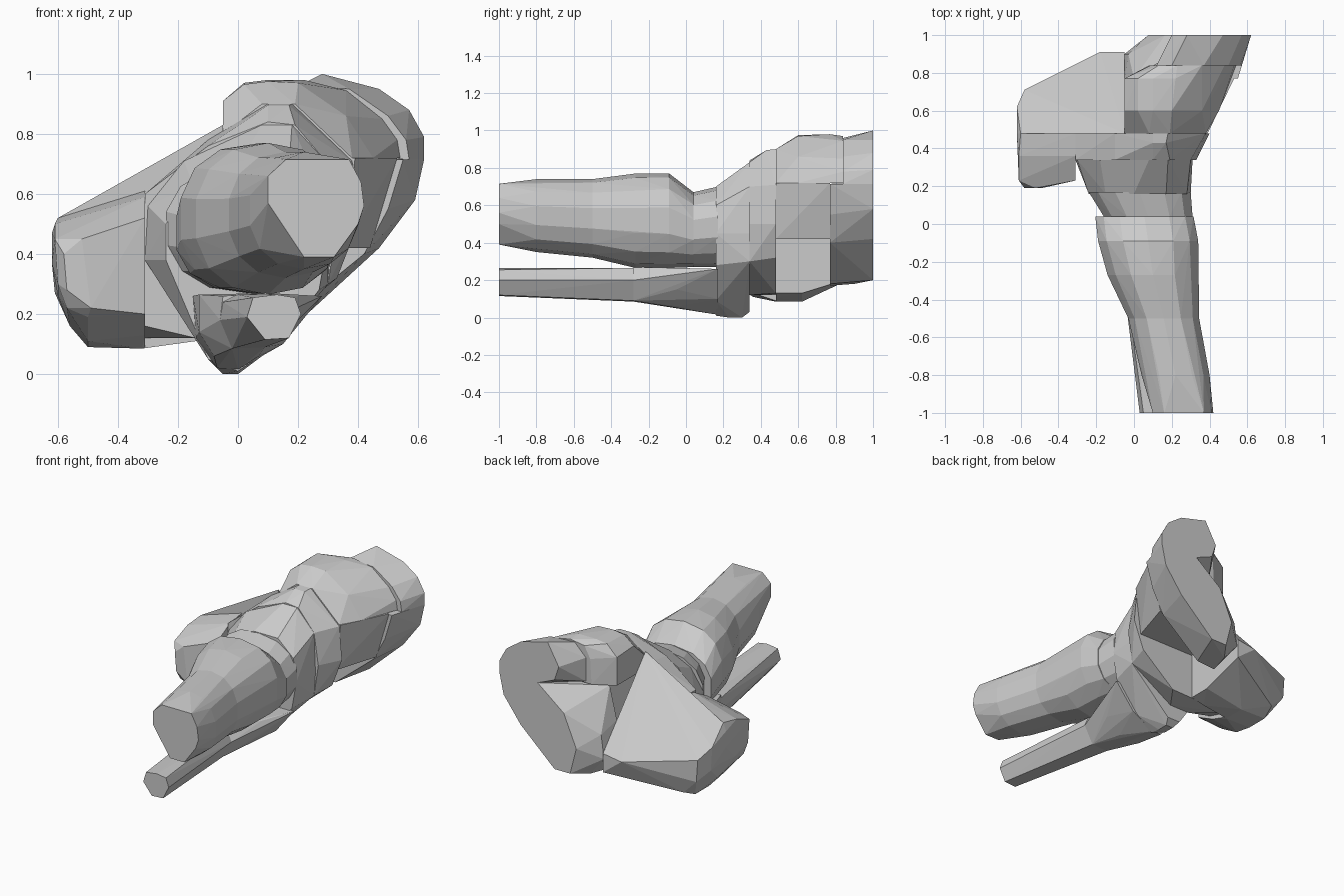
import bpy, bmesh, math


def oval(y, x0, x1, z0, z1, n=14, p=1.0):
    """Faceted oval cross-section fitted to x and z limits; p < 1 is squarer."""
    pts = []
    k = math.cos(math.pi / n) ** p
    for i in range(n):
        a = 2 * math.pi * (i + 0.5) / n
        c, s = math.cos(a), math.sin(a)
        c = math.copysign(abs(c) ** p, c) / k
        s = math.copysign(abs(s) ** p, s)
        pts.append(((x0 + x1) / 2 + (x1 - x0) / 2 * c, y,
                    (z0 + z1) / 2 + (z1 - z0) / 2 * s / (k if n % 4 == 0 else 1)))
    return pts


def ring(y, *xz):
    """Cross-section drawn as an outline in the x-z plane."""
    return [(x, y, z) for x, z in xz]


def hull(name, *sections):
    """Faceted convex part wrapped around its cross-sections."""
    bm = bmesh.new()
    for s in sections:
        for p in s:
            bm.verts.new(p)
    res = bmesh.ops.convex_hull(bm, input=bm.verts)
    junk = {g for g in res["geom_interior"] + res["geom_unused"]
            if isinstance(g, bmesh.types.BMVert) and g.is_valid}
    bmesh.ops.delete(bm, geom=list(junk), context='VERTS')
    bmesh.ops.dissolve_limit(bm, angle_limit=math.radians(1),
                             verts=bm.verts, edges=bm.edges)
    bmesh.ops.recalc_face_normals(bm, faces=bm.faces)
    me = bpy.data.meshes.new(name)
    bm.to_mesh(me)
    bm.free()
    ob = bpy.data.objects.new(name, me)
    bpy.context.collection.objects.link(ob)
    return ob


# Thick shaft: lower length, flared head, narrow neck
shaft_mid = oval(-.5, -.03, .345, .32, .74, p=.9)
hull("thick_shaft",
     ring(-1, (.1, .57), (.1, .66), (.16, .715), (.37, .715), (.41, .64), (.42, .56),
          (.4, .5), (.32, .39), (.22, .39)),
     oval(-.8, .04, .40, .35, .74, p=.9), shaft_mid)
hull("thick_shaft_head", shaft_mid,
     oval(-.27, -.14, .34, .265, .77, p=.9),
     oval(-.09, -.19, .34, .265, .77, p=.85),
     oval(.04, -.205, .315, .27, .67, p=.85))
hull("shaft_neck",
     oval(.04, -.16, .31, .27, .67, p=.9),
     oval(.17, -.24, .30, .27, .70, p=.9))

# Thin shaft and its widened end
hull("thin_shaft",
     ring(-1, (.03, .19), (.05, .255), (.13, .265), (.19, .255), (.21, .2), (.17, .12), (.09, .115)),
     ring(-.28, (-.06, .18), (-.05, .24), (.0, .265), (.12, .265), (.15, .2), (.09, .09), (-.02, .085)))
hull("thin_shaft_head",
     ring(-.28, (-.06, .18), (-.05, .26), (.1, .27), (.15, .2), (.09, .09), (-.02, .085)),
     ring(-.05, (-.13, .14), (-.08, .06), (.07, .06), (.17, .15), (.2, .26), (-.13, .265)),
     ring(.17, (-.15, .26), (-.14, .12), (-.07, .02), (.0, .015), (.15, .1), (.28, .26)))

# Two collars of the joint
hull("front_collar",
     ring(.16, (-.24, .38), (-.24, .5), (-.15, .63), (0, .7), (.17, .7), (.28, .6),
          (.3, .45), (.27, .28), (.12, .09), (0, .01), (-.1, .05), (-.15, .2)),
     ring(.23, (-.05, 0), (0, 0)),
     ring(.3, (-.05, 0), (0, 0)),
     ring(.34, (-.31, .38), (-.3, .56), (-.18, .71), (.08, .83), (.18, .83), (.3, .7),
          (.31, .45), (.3, .3), (.02, .03), (-.07, .03), (-.14, .15)))
hull("rear_collar",
     ring(.34, (-.31, .16), (-.31, .6), (-.1, .76), (.1, .84), (.19, .83), (.3, .7),
          (.33, .5), (.3, .3), (0, .12), (-.14, .12)),
     ring(.43, (.1, .895), (.17, .895)),
     ring(.48, (-.31, .12), (-.31, .6), (-.1, .78), (.1, .9), (.18, .9), (.38, .71),
          (.4, .5), (.33, .32), (.1, .13)))

# Side knob: rounded nose and sloping rear
knob_mid = ring(.48, (-.62, .47), (-.6, .52), (-.62, .37), (-.6, .27),
                (-.56, .16), (-.5, .09), (-.32, .085))
hull("side_knob_front", knob_mid,
     ring(.19, (-.58, .4), (-.57, .28), (-.49, .22), (-.52, .45)),
     ring(.23, (-.61, .45), (-.6, .3), (-.57, .22), (-.5, .19), (-.31, .2), (-.31, .52)),
     ring(.36, (-.61, .5), (-.6, .26), (-.5, .11), (-.31, .13), (-.31, .59)),
     ring(.48, (-.31, .61), (-.31, .09)))
hull("side_knob_rear", knob_mid,
     ring(.48, (-.05, .83), (-.05, .13), (-.14, .11)),
     ring(.62, (-.62, .42), (-.61, .27), (-.5, .09), (-.32, .085), (-.05, .13)),
     ring(.71, (-.58, .36), (-.57, .22), (-.48, .13)),
     ring(.91, (-.18, .32), (-.05, .34), (-.05, .22)))

# Large curved knob: upper crown, outer wall and overhanging lip
crown_back = ring(.84, (.08, .72), (.09, .88), (.13, .955), (.23, .97),
                  (.36, .945), (.48, .85), (.53, .78), (.54, .72))
hull("crown",
     ring(.48, (-.05, .72), (-.05, .8), (.08, .9), (.19, .9), (.38, .72)),
     ring(.6, (-.05, .91), (.02, .965), (.1, .975), (.2, .97), (.36, .86), (.45, .72)),
     ring(.77, (-.05, .72), (-.05, .9), (.02, .97), (.1, .98), (.22, .98)),
     crown_back)
hull("crown_end",
     ring(.84, (.12, .73), (.12, .88), (.2, .96), (.37, .95), (.5, .86), (.56, .78), (.57, .715)),
     ring(1, (.35, .72), (.23, .77), (.2, .86), (.28, 1), (.47, .95), (.57, .88),
          (.62, .79), (.62, .715)))
hull("outer_wall",
     ring(.48, (-.05, .72), (-.05, .42), (.35, .42), (.39, .72)),
     ring(.77, (.05, .72), (.05, .42), (.44, .42), (.53, .72)))
hull("lip_end",
     ring(.77, (.0, .71), (-.05, .5), (-.05, .26), (.02, .17), (.15, .18),
          (.42, .4), (.5, .55), (.55, .715)),
     ring(.9, (-.05, .3), (-.03, .45), (.05, .18)),
     ring(1, (.62, .715), (.35, .72), (.165, .575), (.076, .37), (.12, .2),
          (.23, .2), (.47, .42), (.59, .58)))
